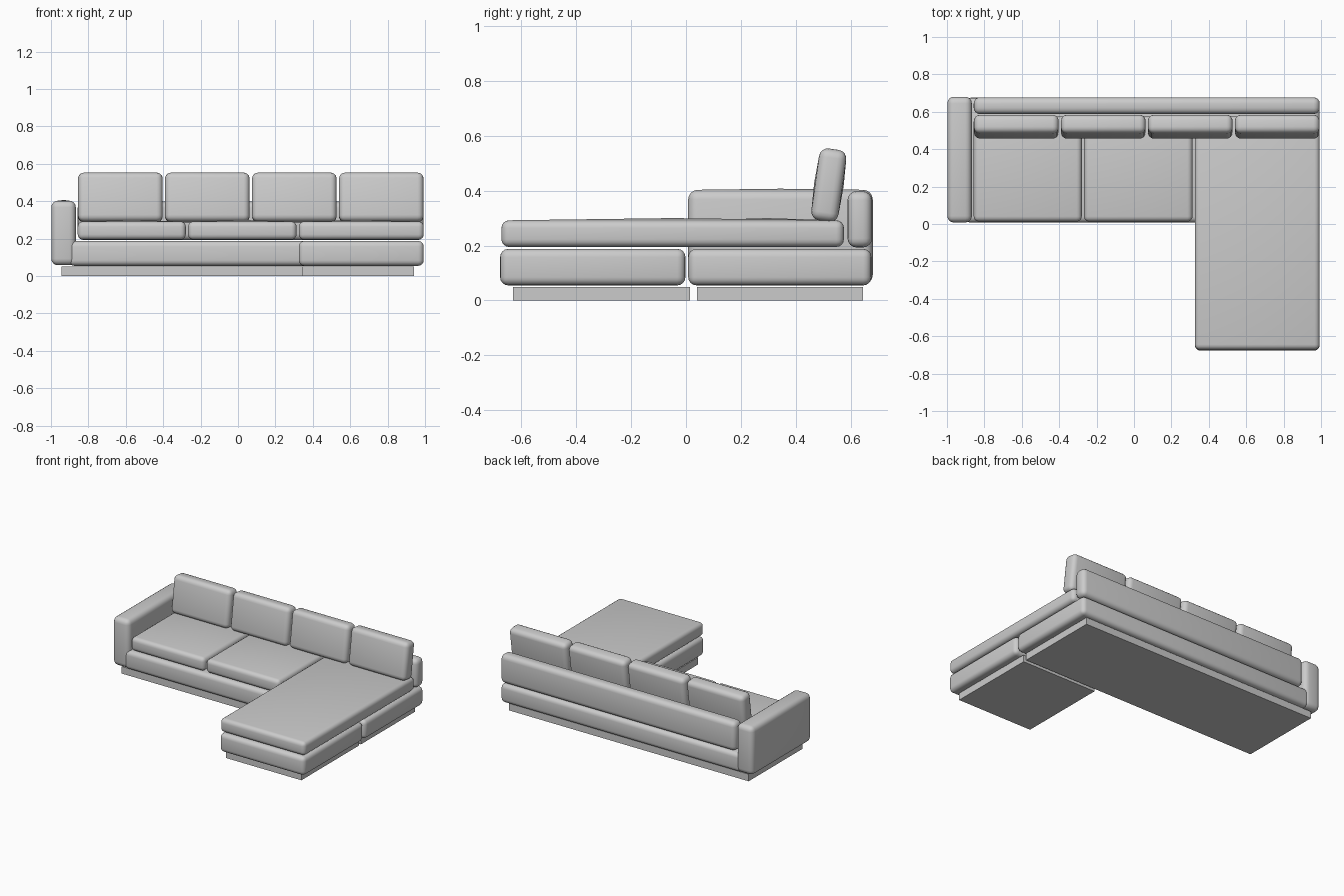
import bpy, bmesh, math
from mathutils import Matrix, Vector

if "Cube" in bpy.data.objects:
    bpy.data.objects.remove(bpy.data.objects["Cube"])

fabric = bpy.data.materials.new("grey fabric")
fabric.diffuse_color = (0.6, 0.6, 0.6, 1)
fabric.use_nodes = True
fabric.node_tree.nodes["Principled BSDF"].inputs["Base Color"].default_value = fabric.diffuse_color


def block(name, xr, yr, zr, radius=0.0, crown=0.0, tilt=0.0, axis=2):
    """Box between the given ranges, rounded, with its faces along axis puffed by crown."""
    lo, hi = Vector((xr[0], yr[0], zr[0])), Vector((xr[1], yr[1], zr[1]))
    size = hi - lo
    bm = bmesh.new()
    bmesh.ops.create_cube(bm, size=1)
    bmesh.ops.scale(bm, vec=size, verts=bm.verts)
    if radius:
        bmesh.ops.bevel(bm, geom=bm.edges[:], offset=radius, segments=4,
                        profile=0.5, affect='EDGES', clamp_overlap=True)
    if crown:
        # raise the centre of the upper (or front and back) panel
        faces = [f for f in bm.faces if abs(f.normal[axis]) > 0.99
                 and (axis != 2 or f.normal.z > 0)]
        for f in faces:
            n = f.normal.copy()
            for v in bmesh.ops.poke(bm, faces=[f])["verts"]:
                v.co += n * crown
    bm.transform(Matrix.Translation((lo + hi) / 2) @ Matrix.Rotation(tilt, 4, 'X'))
    mesh = bpy.data.meshes.new(name)
    bm.to_mesh(mesh)
    bm.free()
    obj = bpy.data.objects.new(name, mesh)
    mesh.materials.append(fabric)
    bpy.context.collection.objects.link(obj)
    if radius:
        for p in mesh.polygons:
            p.use_smooth = True
    return obj


# plinths
block("main_plinth", (-0.945, 0.94), (0.04, 0.645), (0, 0.05))
block("chaise_plinth", (0.345, 0.94), (-0.63, 0.015), (0, 0.05))

# upholstered bases
block("main_base", (-0.905, 0.993), (0.008, 0.675), (0.055, 0.188), 0.03)
block("chaise_base", (0.325, 0.993), (-0.677, -0.002), (0.055, 0.188), 0.03)

# arm and backrest
block("arm", (-0.998, -0.867), (0.008, 0.68), (0.058, 0.403), 0.035, 0.004)
block("backrest", (-0.857, 0.993), (0.588, 0.677), (0.193, 0.398), 0.033)

# seat cushions
block("left_seat_cushion", (-0.857, -0.279), (0.013, 0.575), (0.195, 0.292), 0.028, 0.008)
block("middle_seat_cushion", (-0.267, 0.313), (0.013, 0.575), (0.195, 0.292), 0.028, 0.008)
block("chaise_cushion", (0.325, 0.993), (-0.672, 0.575), (0.195, 0.292), 0.028, 0.008)

# leaning back cushions
for i in range(4):
    x = -0.855 + i * 0.465
    block(f"back_cushion_{i + 1}", (x, x + 0.452), (0.470, 0.570), (0.288, 0.552),
          0.032, 0.004, math.radians(-8), axis=1)
